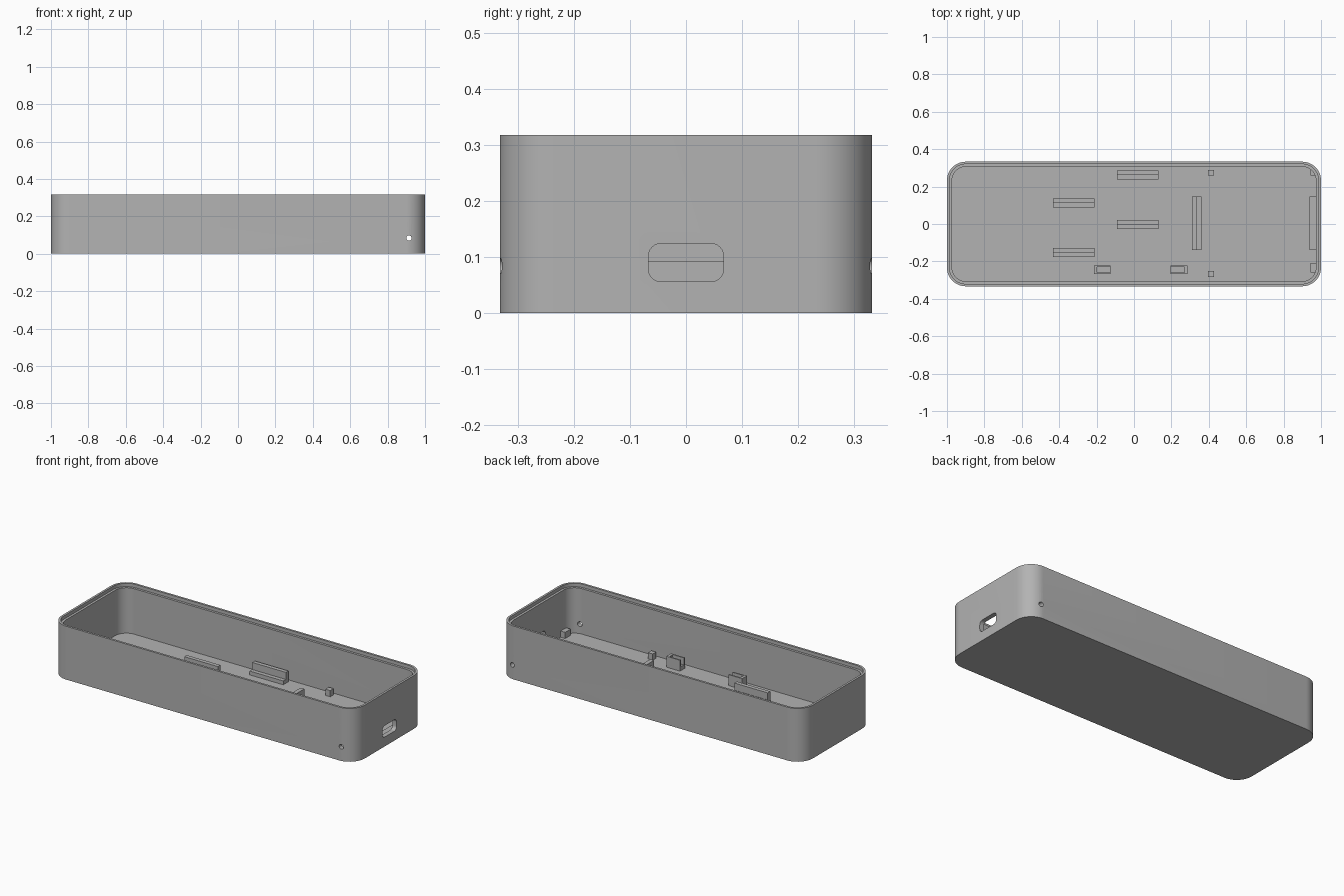
import bpy, bmesh, math
from mathutils import Vector

cube = bpy.data.objects.get("Cube")
if cube:
    bpy.data.objects.remove(cube, do_unlink=True)

HX, HY, H, R = 1.0, 0.333, 0.318, 0.1   # half sizes, height, corner radius
WALL, LIP, LIP_DEPTH, FLOOR = 0.027, 0.013, 0.02, 0.027
LEDGE, TALL, POST = 0.05, 0.092, 0.064  # heights of the inner supports

grey = bpy.data.materials.new("plain grey")
grey.use_nodes = True
grey.diffuse_color = (0.45, 0.45, 0.45, 1)
grey.node_tree.nodes["Principled BSDF"].inputs["Base Color"].default_value = grey.diffuse_color


def make_object(name, bm):
    bmesh.ops.recalc_face_normals(bm, faces=bm.faces)
    mesh = bpy.data.meshes.new(name)
    bm.to_mesh(mesh)
    bm.free()
    mesh.materials.append(grey)
    obj = bpy.data.objects.new(name, mesh)
    bpy.context.collection.objects.link(obj)
    return obj


def rounded_rect(hx, hy, r, steps=12):
    points = []
    for i, (sx, sy) in enumerate([(1, 1), (-1, 1), (-1, -1), (1, -1)]):
        for k in range(steps + 1):
            a = (i + k / steps) * math.pi / 2
            points.append((sx * (hx - r) + r * math.cos(a), sy * (hy - r) + r * math.sin(a)))
    return points


def loft(name, loops):
    """Skin a list of equal point loops and cap both ends."""
    bm = bmesh.new()
    rings = [[bm.verts.new(p) for p in loop] for loop in loops]
    for a, b in zip(rings, rings[1:]):
        for i in range(len(a)):
            j = (i + 1) % len(a)
            bm.faces.new((a[i], a[j], b[j], b[i]))
    bm.faces.new(rings[0])
    bm.faces.new(rings[-1])
    return make_object(name, bm)


def add_box(bm, x0, x1, y0, y1, z1):
    z0 = FLOOR - 0.003
    made = bmesh.ops.create_cube(bm, size=1)["verts"]
    bmesh.ops.scale(bm, verts=made, vec=(x1 - x0, y1 - y0, z1 - z0))
    bmesh.ops.translate(bm, verts=made, vec=((x0 + x1) / 2, (y0 + y1) / 2, (z0 + z1) / 2))


def boxes(name, *parts):
    bm = bmesh.new()
    for part in parts:
        add_box(bm, *part)
    return make_object(name, bm)


def cut(target, cutter):
    mod = target.modifiers.new("cut", "BOOLEAN")
    mod.operation = "DIFFERENCE"
    mod.solver = "EXACT"
    mod.object = cutter
    bpy.ops.object.select_all(action="DESELECT")
    bpy.context.view_layer.objects.active = target
    target.select_set(True)
    bpy.ops.object.modifier_apply(modifier=mod.name)
    bpy.data.objects.remove(cutter, do_unlink=True)


# Tray shell: outside wall, stepped rim, inside wall and floor
sections = [(0, 0), (0, H), (LIP, H), (LIP, H - LIP_DEPTH), (WALL, H - LIP_DEPTH), (WALL, FLOOR)]
shell = loft("tray_shell", [
    [(x, y, z) for x, y in rounded_rect(HX - d, HY - d, R - d)] for d, z in sections])

# Port opening in the left end wall
port = rounded_rect(0.067, 0.034, 0.022, 8)
cut(shell, loft("port_cutter", [[(x, y, z + 0.09) for y, z in port] for x in (0.95, 1.05)]))

# Pin hole through the front and back walls
ring = [(0.914 + 0.014 * math.cos(a), 0.084 + 0.014 * math.sin(a))
        for a in (math.tau * k / 24 for k in range(24))]
cut(shell, loft("pin_hole_cutter", [[(x, y, z) for x, z in ring] for y in (-0.4, 0.4)]))
bpy.ops.object.shade_smooth_by_angle(angle=math.radians(30))

# Stepped board rails: a tall strip outside and a low ledge inside
for name, x0, x1, low, high in [("middle", -0.09, 0.132, -0.003, 0.262),
                                ("rear", -0.433, -0.212, -0.152, 0.112)]:
    for side, edge, s in [("front", low, -1), ("back", high, 1)]:
        outer, inner = edge + s * 0.024, edge - s * 0.024
        boxes(f"{name}_{side}_rail",
              (x0, x1, min(edge, outer), max(edge, outer), TALL),
              (x0, x1, min(edge, inner), max(edge, inner), LEDGE))

# Stop behind the port board, and its ledge against the end wall
boxes("port_board_stop", (0.31, 0.335, -0.14, 0.147, TALL), (0.335, 0.36, -0.14, 0.147, LEDGE))
boxes("port_board_ledge", (0.937, 0.98, -0.14, 0.147, LEDGE))

# Small support posts
for name, x0, x1, y0, y1 in [("back_post", 0.396, 0.428, 0.258, 0.29),
                             ("front_post", 0.396, 0.428, -0.284, -0.252),
                             ("back_corner_post", 0.943, 0.98, 0.258, 0.29),
                             ("front_corner_post", 0.943, 0.98, -0.26, -0.208)]:
    boxes(name, (x0, x1, y0, y1, POST))

# Pair of C-shaped clips opening towards each other
for name, outer, s in [("right_clip", -0.215, 1), ("left_clip", 0.285, -1)]:
    inner, tip = outer + s * 0.016, outer + s * 0.09
    arm = (min(inner, tip), max(inner, tip))
    boxes(name,
          (min(outer, inner), max(outer, inner), -0.267, -0.222, TALL),
          (*arm, -0.267, -0.259, TALL),
          (*arm, -0.23, -0.222, TALL),
          (*arm, -0.259, -0.23, LEDGE))
